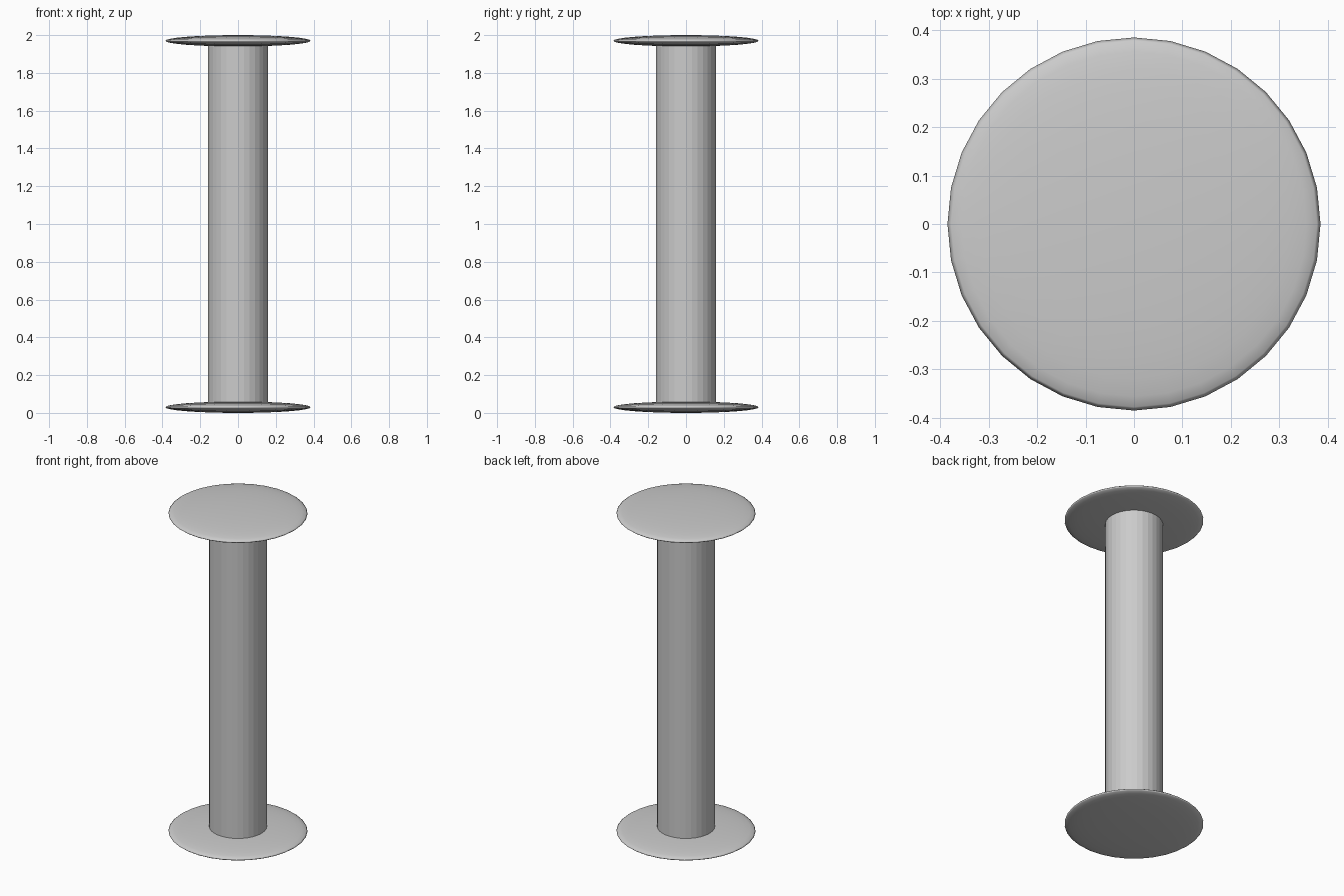
import bpy

cube = bpy.data.objects.get("Cube")
if cube:
    bpy.data.objects.remove(cube, do_unlink=True)

HEIGHT = 2.0
FLANGE_RADIUS = 0.385
FLANGE_HALF = 0.03
CORE_RADIUS = 0.16

# One plain grey for the whole spool
grey = bpy.data.materials.new("plain_grey")
grey.use_nodes = True
colour = (0.6, 0.6, 0.6, 1.0)
grey.diffuse_color = colour
grey.node_tree.nodes["Principled BSDF"].inputs["Base Color"].default_value = colour


def finish(name):
    obj = bpy.context.object
    obj.name = name
    obj.data.materials.append(grey)
    return obj


# Lens-shaped flange: a flattened sphere
def flange(name, z):
    bpy.ops.mesh.primitive_uv_sphere_add(segments=32, ring_count=16, radius=1, location=(0, 0, z))
    obj = finish(name)
    obj.scale = (FLANGE_RADIUS, FLANGE_RADIUS, FLANGE_HALF)
    bpy.ops.object.transform_apply(location=False, rotation=False, scale=True)
    bpy.ops.object.shade_smooth()


flange("bottom_flange", FLANGE_HALF)
flange("top_flange", HEIGHT - FLANGE_HALF)

# Faceted core running between the flange centres
bpy.ops.mesh.primitive_cylinder_add(
    vertices=32, radius=CORE_RADIUS, depth=HEIGHT - 2 * FLANGE_HALF, location=(0, 0, HEIGHT / 2))
finish("core")
